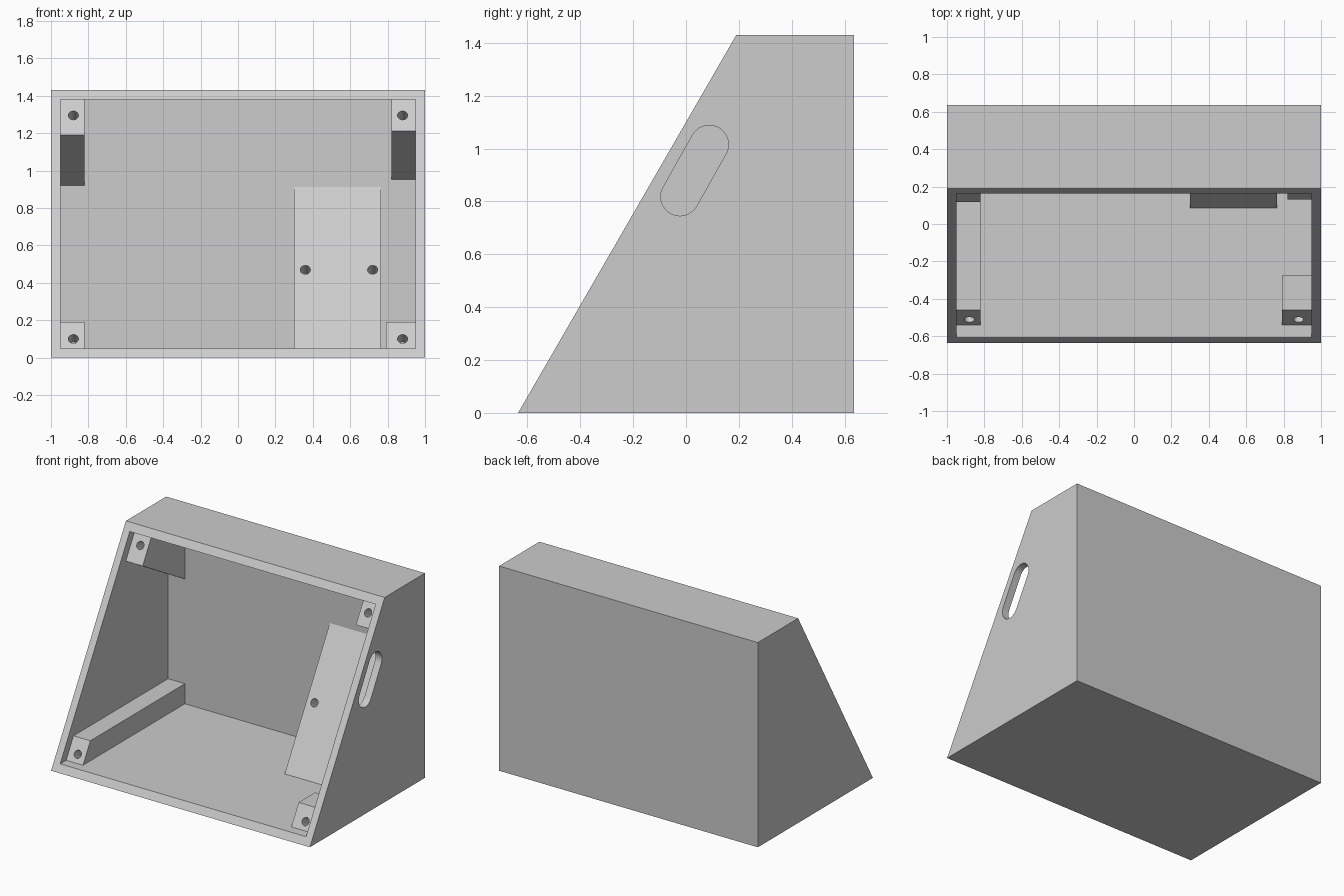
import bpy, math
from mathutils import Vector, Matrix

cube = bpy.data.objects.get("Cube")
if cube:
    bpy.data.objects.remove(cube, do_unlink=True)

GREY = (0.604, 0.604, 0.604, 1)
mat = bpy.data.materials.new("plain grey")
mat.use_nodes = True
mat.diffuse_color = GREY
mat.node_tree.nodes["Principled BSDF"].inputs["Base Color"].default_value = GREY

TAN = math.tan(math.radians(60))
W, WALL, HEIGHT, BACK = 1.0, 0.05, 1.43, 0.635
IN_X, IN_TOP, IN_BACK = W - WALL, HEIGHT - WALL, BACK - WALL
INWARD = Vector((0, math.sin(math.radians(60)), -0.5))   # square to the sloped front


def prism(name, profile, x0, x1):
    """Extrude a (y, z) profile between two x positions."""
    n = len(profile)
    verts = [(x, y, z) for x in (x0, x1) for y, z in profile]
    faces = [list(range(n))[::-1], list(range(n, 2 * n))]
    faces += [[i, (i + 1) % n, n + (i + 1) % n, n + i] for i in range(n)]
    mesh = bpy.data.meshes.new(name)
    mesh.from_pydata(verts, [], faces)
    mesh.materials.append(mat)
    ob = bpy.data.objects.new(name, mesh)
    bpy.context.collection.objects.link(ob)
    return ob


def cut(ob, cutter):
    """Subtract the cutter from the part and throw the cutter away."""
    mod = ob.modifiers.new("cut", 'BOOLEAN')
    mod.operation = 'DIFFERENCE'
    mod.solver = 'EXACT'
    mod.object = cutter
    bpy.context.view_layer.objects.active = ob
    bpy.ops.object.modifier_apply(modifier=mod.name)
    bpy.data.objects.remove(cutter, do_unlink=True)


def screw_hole(ob, x, y, z, depth=0.1, radius=0.027):
    """Blind round hole square to the sloped face."""
    bpy.ops.mesh.primitive_cylinder_add(vertices=32, radius=radius, depth=2 * depth)
    cyl = bpy.context.object
    cyl.data.materials.append(mat)
    turn = INWARD.to_track_quat('Z', 'Y').to_matrix().to_4x4()
    cyl.matrix_world = Matrix.Translation((x, y, z)) @ turn
    bpy.context.view_layer.update()
    cut(ob, cyl)


def smooth(ob):
    bpy.ops.object.select_all(action='DESELECT')
    ob.select_set(True)
    bpy.context.view_layer.objects.active = ob
    bpy.ops.object.shade_smooth_by_angle(angle=math.radians(25))


def slope(z, y0=-BACK):
    return y0 + z / TAN


# Sloped-front case, hollowed out from the front
case = prism("case", [(-BACK, 0), (BACK, 0), (BACK, HEIGHT), (slope(HEIGHT), HEIGHT)], -W, W)
cavity = prism("cavity_cutter", [(-1, WALL), (IN_BACK, WALL), (IN_BACK, IN_TOP), (-1, IN_TOP)],
               -IN_X, IN_X)
cut(case, cavity)

# Long rounded slot through the left wall
low, high, r = Vector((-0.023, 0.818)), Vector((0.088, 1.015)), 0.0725
tilt = math.atan2(*(high - low).yx)
outline = []
for centre, start in ((low, tilt + math.pi / 2), (high, tilt - math.pi / 2)):
    for i in range(25):
        a = start + math.pi * i / 24
        outline.append((centre.x + r * math.cos(a), centre.y + r * math.sin(a)))
cut(case, prism("slot_cutter", outline, 0.9, 1.1))
smooth(case)

# Recessed front plane shared by the corner blocks
FRONT = -0.54 - WALL / TAN
LOW_TOP = 0.19


def lower_block(name, x0, x1, back, hole_x):
    ob = prism(name, [(slope(WALL, FRONT), WALL), (back, WALL), (back, LOW_TOP),
                      (slope(LOW_TOP, FRONT), LOW_TOP)], x0, x1)
    screw_hole(ob, hole_x, slope(0.1, FRONT), 0.1, 0.08)
    smooth(ob)


def upper_block(name, x0, x1, bottom, hole_x):
    y = slope(bottom, FRONT)
    ob = prism(name, [(y, bottom), (IN_BACK, bottom - (IN_BACK - y) / TAN),
                      (IN_BACK, IN_TOP), (slope(IN_TOP, FRONT), IN_TOP)], x0, x1)
    screw_hole(ob, hole_x, slope(1.295, FRONT), 1.295)
    smooth(ob)


# Corner screw blocks
lower_block("lower_right_rail", -IN_X, -0.82, IN_BACK, -0.88)
lower_block("lower_left_block", 0.79, IN_X, -0.275, 0.88)
upper_block("upper_right_block", -IN_X, -0.82, 1.19, -0.88)
upper_block("upper_left_block", 0.82, IN_X, 1.213, 0.88)

# Sloped mounting wedge against the back wall
TOP = 0.913
WEDGE = IN_BACK - TOP / TAN
wedge = prism("mounting_wedge", [(slope(WALL, WEDGE), WALL), (IN_BACK, WALL), (IN_BACK, TOP)],
              0.30, 0.765)
for x in (0.36, 0.72):
    screw_hole(wedge, x, slope(0.47, WEDGE), 0.47)
smooth(wedge)
